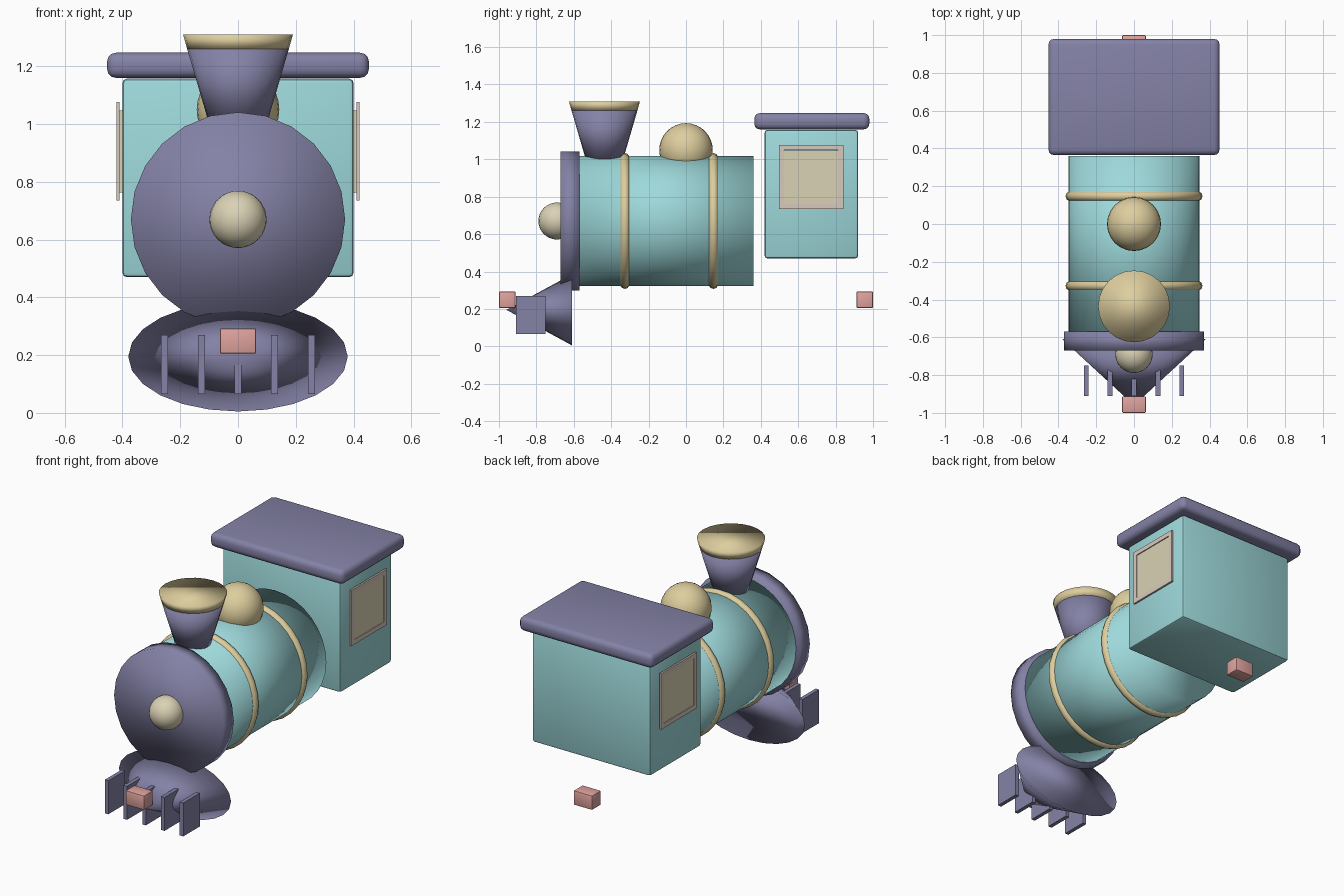
import bpy, bmesh, math

if "Cube" in bpy.data.objects:
    bpy.data.objects.remove(bpy.data.objects["Cube"])


def material(name, rgb):
    """Flat material from an sRGB 0-255 colour."""
    lin = []
    for c in rgb:
        c /= 255
        lin.append(c / 12.92 if c <= 0.04045 else ((c + 0.055) / 1.055) ** 2.4)
    m = bpy.data.materials.new(name)
    m.use_nodes = True
    m.diffuse_color = (*lin, 1)
    m.node_tree.nodes["Principled BSDF"].inputs["Base Color"].default_value = (*lin, 1)
    return m


teal = material("teal paint", (158, 217, 219))
purple = material("dusky purple", (132, 130, 166))
gold = material("pale gold", (222, 206, 158))
cream = material("cream glass", (219, 210, 181))
pink = material("coupler pink", (224, 163, 158))
beige = material("window frame beige", (217, 201, 188))

FORWARD = (math.pi / 2, 0, 0)   # turns a part's axis towards the front


def finish(name, mat, smooth=True):
    ob = bpy.context.object
    ob.name = ob.data.name = name
    ob.data.materials.append(mat)
    bpy.ops.object.transform_apply(location=False, rotation=True, scale=True)
    if smooth:
        bpy.ops.object.shade_smooth()
    return ob


def cone(name, mat, loc, r1, r2, depth, rot=(0, 0, 0), scale=(1, 1, 1), sides=24):
    bpy.ops.mesh.primitive_cone_add(vertices=sides, radius1=r1, radius2=r2, depth=depth,
                                    location=loc, rotation=rot)
    bpy.context.object.scale = scale
    return finish(name, mat)


def sphere(name, mat, loc, r):
    bpy.ops.mesh.primitive_uv_sphere_add(segments=24, ring_count=16, radius=r, location=loc)
    return finish(name, mat)


def box(name, mat, x, y, z, bevel=0.0, segments=2):
    """Box from (min, max) ranges, with optional rounded edges."""
    bpy.ops.mesh.primitive_cube_add(size=1, location=[sum(r) / 2 for r in (x, y, z)])
    ob = bpy.context.object
    ob.scale = [r[1] - r[0] for r in (x, y, z)]
    finish(name, mat, smooth=False)
    if bevel:
        mod = ob.modifiers.new("rounded edges", 'BEVEL')
        mod.width, mod.segments = bevel, segments
        bpy.ops.object.modifier_apply(modifier=mod.name)
        bpy.ops.object.shade_smooth_by_angle(angle=math.radians(40))
    return ob


def window_frame(name, x, y, z, border):
    """Rectangular ring: outer and inner loops bridged and given thickness in x."""
    bm = bmesh.new()
    loops = []
    for inset in (0, border):
        ys, zs = (y[0] + inset, y[1] - inset), (z[0] + inset, z[1] - inset)
        corners = [(ys[0], zs[0]), (ys[1], zs[0]), (ys[1], zs[1]), (ys[0], zs[1])]
        loops.append([bm.verts.new((x[0], a, b)) for a, b in corners])
    outer, inner = loops
    for i in range(4):
        j = (i + 1) % 4
        bm.faces.new((outer[i], outer[j], inner[j], inner[i]))
    ext = bmesh.ops.extrude_face_region(bm, geom=bm.faces[:], use_keep_orig=True)
    verts = [g for g in ext["geom"] if isinstance(g, bmesh.types.BMVert)]
    bmesh.ops.translate(bm, verts=verts, vec=(x[1] - x[0], 0, 0))
    bmesh.ops.recalc_face_normals(bm, faces=bm.faces[:])
    me = bpy.data.meshes.new(name)
    bm.to_mesh(me)
    bm.free()
    me.materials.append(beige)
    bpy.context.collection.objects.link(bpy.data.objects.new(name, me))


# Boiler with front plate, bands and headlamp
AXIS_Z = 0.67
cone("boiler", teal, (0, -0.105, AXIS_Z), 0.347, 0.347, 0.93, FORWARD, sides=32)
cone("front_plate", purple, (0, -0.62, AXIS_Z), 0.371, 0.371, 0.10, FORWARD)
for name, y in (("front_band", -0.327), ("rear_band", 0.147)):
    bpy.ops.mesh.primitive_torus_add(major_segments=32, minor_segments=10, major_radius=0.337,
                                     minor_radius=0.026, location=(0, y, AXIS_Z), rotation=FORWARD)
    finish(name, gold)
sphere("headlamp", cream, (0, -0.69, AXIS_Z), 0.099)

# Chimney and steam dome
cone("chimney", purple, (0, -0.436, 1.13), 0.10, 0.176, 0.26)
cone("chimney_rim", gold, (0, -0.436, 1.285), 0.176, 0.19, 0.05)
sphere("steam_dome", gold, (0, 0, 1.05), 0.143)

# Cab, roof and side windows
box("cab", teal, (-0.4, 0.4), (0.42, 0.92), (0.47, 1.157), 0.015)
box("cab_roof", purple, (-0.453, 0.453), (0.365, 0.98), (1.16, 1.247), 0.03, 3)
for side, s in (("left", 1), ("right", -1)):
    pane_x = sorted((s * 0.395, s * 0.417))
    frame_x = sorted((s * 0.41, s * 0.421))
    box(side + "_window_pane", cream, pane_x, (0.523, 0.815), (0.763, 1.047))
    window_frame(side + "_window_frame", frame_x, (0.497, 0.842), (0.735, 1.077), 0.028)

# Cowcatcher: flattened cone with upright bars
cone("cowcatcher", purple, (0, -0.785, 0.195), 0.38, 0, 0.35, FORWARD, (1, 0.5, 1))
for i in range(-2, 3):
    x = i * 0.127
    box("cowcatcher_bar_%d" % (i + 3), purple, (x - 0.012, x + 0.012), (-0.91, -0.75), (0.065, 0.27))

# Couplers at both ends
for name, y in (("front_coupler", (-1, -0.912)), ("rear_coupler", (0.912, 1))):
    box(name, pink, (-0.063, 0.063), y, (0.205, 0.293), 0.006)
